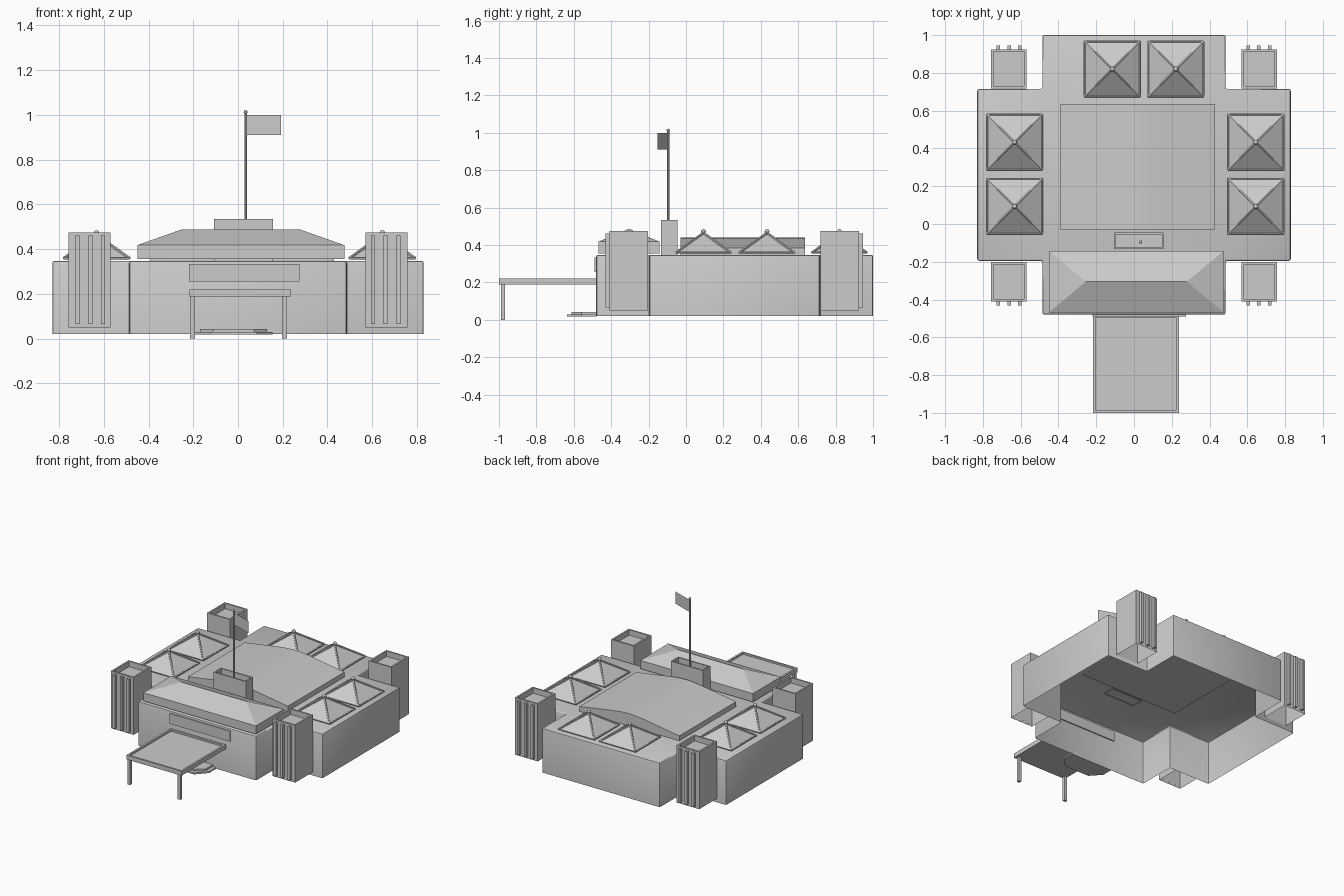
import bpy, bmesh
from mathutils import Vector

if "Cube" in bpy.data.objects:
    bpy.data.objects.remove(bpy.data.objects["Cube"])


def finish(name, bm, smooth=False):
    bmesh.ops.recalc_face_normals(bm, faces=bm.faces)
    me = bpy.data.meshes.new(name)
    bm.to_mesh(me)
    bm.free()
    ob = bpy.data.objects.new(name, me)
    bpy.context.collection.objects.link(ob)
    if smooth:
        bpy.context.view_layer.objects.active = ob
        ob.select_set(True)
        bpy.ops.object.shade_smooth_by_angle(angle=0.6)
        ob.select_set(False)
    return ob


def extrude(bm, pts, vec):
    """Closed prism from a polygon; returns the start and end caps."""
    vs = [bm.verts.new(p) for p in pts]
    ws = [bm.verts.new(Vector(p) + Vector(vec)) for p in pts]
    n = len(vs)
    for i in range(n):
        bm.faces.new((vs[i], vs[(i + 1) % n], ws[(i + 1) % n], ws[i]))
    return bm.faces.new(vs), bm.faces.new(ws)


def add_box(bm, x0, x1, y0, y1, z0, z1):
    return extrude(bm, [(x0, y0, z0), (x1, y0, z0), (x1, y1, z0), (x0, y1, z0)],
                   (0, 0, z1 - z0))


def tray(bm, dims, rim, depth, open_bottom=True):
    """Box with a recessed top."""
    bottom, top = add_box(bm, *dims)
    bm.normal_update()
    bmesh.ops.recalc_face_normals(bm, faces=bm.faces)
    bmesh.ops.inset_region(bm, faces=[top], thickness=rim)
    r = bmesh.ops.extrude_face_region(bm, geom=[top])
    verts = [g for g in r['geom'] if isinstance(g, bmesh.types.BMVert)]
    bmesh.ops.translate(bm, verts=verts, vec=(0, 0, -depth))
    if top.is_valid:
        bm.faces.remove(top)
    if open_bottom:
        bm.faces.remove(bottom)


def bar(bm, a, b, r, n=6):
    a, b = Vector(a), Vector(b)
    d = b - a
    m = d.to_track_quat('Z', 'Y').to_matrix().to_4x4()
    m.translation = (a + b) / 2
    bmesh.ops.create_cone(bm, cap_ends=True, segments=n, radius1=r, radius2=r,
                          depth=d.length, matrix=m)


def ball(bm, p, r):
    v = bmesh.ops.create_uvsphere(bm, u_segments=10, v_segments=6, radius=r)['verts']
    bmesh.ops.translate(bm, verts=v, vec=p)


# Cross-shaped hall, open underneath
bm = bmesh.new()
half = [(.485, -.48), (.485, -.195), (.83, -.195), (.83, .715), (.485, .715), (.485, 1)]
outline = half + [(-x, y) for x, y in reversed(half)]
bottom, top = extrude(bm, [(x, y, .02) for x, y in outline], (0, 0, .328))
bm.faces.remove(bottom)
bmesh.ops.recalc_face_normals(bm, faces=bm.faces)
edges = [e for e in bm.edges if not e.is_boundary]
bmesh.ops.bevel(bm, geom=edges, offset=.01, segments=2, profile=.5, affect='EDGES')
finish("hall", bm, True)

# Central low arched roof
bm = bmesh.new()
prof = [(-.39, .342), (.43, .342), (.43, .385), (.14, .43), (.08, .437), (.02, .44),
        (-.04, .437), (-.10, .43), (-.39, .385)]
extrude(bm, [(x, -.03, z) for x, z in prof], (0, .665, 0))
finish("central_roof", bm, True)

# Front hipped roof
bm = bmesh.new()
bottom, top = add_box(bm, -.45, .475, -.468, -.142, .356, .412)
bmesh.ops.inset_region(bm, faces=[top], thickness=.008)
for v in top.verts:
    v.co.z = .418
c = sorted(top.verts, key=lambda v: (v.co.x, v.co.y))
bm.faces.remove(top)
a, b = bm.verts.new((-.255, -.305, .487)), bm.verts.new((.28, -.305, .487))
for f in ((c[0], c[1], a), (c[2], c[3], b), (c[0], a, b, c[2]), (c[1], a, b, c[3])):
    bm.faces.new(f)
finish("front_roof", bm)

# Flag base, pole and flag
bm = bmesh.new()
tray(bm, (-.107, .157, -.133, -.046, .342, .534), .014, .06)
finish("flag_base", bm)
bm = bmesh.new()
bar(bm, (.034, -.095, .46), (.034, -.095, 1.013), .006, 10)
ball(bm, (.034, -.095, 1.013), .009)
finish("flag_pole", bm, True)
bm = bmesh.new()
bm.faces.new([bm.verts.new(p) for p in ((.037, -.097, .91), (.193, -.152, .91),
                                        (.193, -.152, 1.0), (.037, -.097, 1.0))])
finish("flag", bm)

# Pyramid skylights with ridge bars and finials
centres = [(x, y) for x in (-.632, .645) for y in (.093, .433)] + [(-.115, .82), (.222, .82)]
for i, (x, y) in enumerate(centres):
    bm = bmesh.new()
    h = .146
    base = [(x + sx * h, y + sy * h, .36) for sx, sy in ((-1, -1), (1, -1), (1, 1), (-1, 1))]
    vs = [bm.verts.new(p) for p in base]
    tip = bm.verts.new((x, y, .462))
    for k in range(4):
        bm.faces.new((vs[k], vs[(k + 1) % 4], tip))
    finish(f"skylight_{i}", bm)
    bm = bmesh.new()
    for k in range(4):
        bar(bm, base[k], (x, y, .465), .007)
        bar(bm, base[k], base[(k + 1) % 4], .006)
    ball(bm, (x, y, .472), .013)
    finish(f"skylight_frame_{i}", bm, True)

# Corner towers with outer pilasters
for sx in (-1, 1):
    for tag, y0, y1, yp in (("front", -.41, -.202, -.42), ("back", .718, .925, .935)):
        side = "left" if sx < 0 else "right"
        xa, xb = sorted((sx * .57, sx * .757))
        bm = bmesh.new()
        tray(bm, (xa, xb, y0, y1, .05, .475), .017, .04)
        finish(f"{tag}_{side}_tower", bm)
        bm = bmesh.new()
        for dx in (.604, .66, .718):
            add_box(bm, sx * dx - .009, sx * dx + .009, yp - .011, yp + .011, .065, .462)
        finish(f"{tag}_{side}_pilasters", bm)

# Entrance canopy and legs
bm = bmesh.new()
tray(bm, (-.217, .237, -1, -.482, .188, .22), .02, .012, False)
finish("canopy", bm)
for name, x in (("left", -.203), ("right", .208)):
    bm = bmesh.new()
    add_box(bm, x - .011, x + .011, -.99, -.968, 0, .19)
    finish(f"{name}_canopy_leg", bm)

# Entrance steps with clipped corners
bm = bmesh.new()
for d, z0, z1 in ((0, .018, .029), (.025, .029, .043)):
    pts = [(-.195 + d, -.478), (-.195 + d, -.56), (-.125 + d * .5, -.637 + d),
           (.085 - d * .5, -.637 + d), (.155 - d, -.56), (.155 - d, -.478)]
    extrude(bm, [(x, y, z0) for x, y in pts], (0, 0, z1 - z0))
finish("entrance_steps", bm)

# Blank panel above the entrance
bm = bmesh.new()
add_box(bm, -.22, .275, -.489, -.472, .256, .333)
finish("front_panel", bm)
